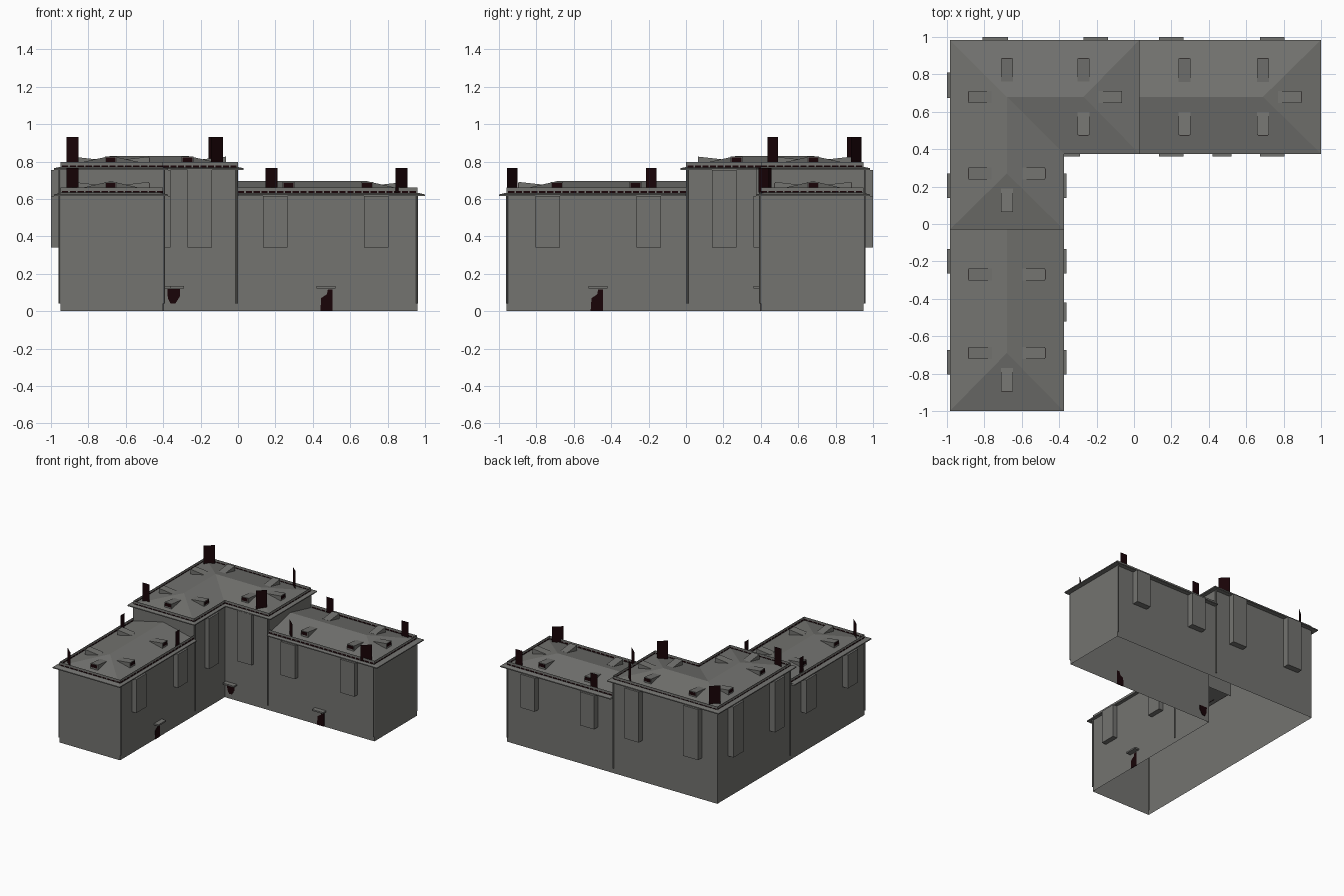
import bpy, bmesh, math
from mathutils import Vector

if "Cube" in bpy.data.objects:
    bpy.data.objects.remove(bpy.data.objects["Cube"])


def material(name, col):
    m = bpy.data.materials.new(name)
    m.diffuse_color = (*col, 1)
    m.use_nodes = True
    m.node_tree.nodes["Principled BSDF"].inputs["Base Color"].default_value = m.diffuse_color
    return m


GREY = material("stone grey", (0.172, 0.172, 0.162))
DARK = material("dark maroon", (0.009, 0.001, 0.002))


def mirror(p):
    # the building is symmetric about its diagonal
    return (-p[1], -p[0], p[2])


class Part:
    """Collects pieces into one object."""

    def __init__(self, name, mat):
        self.name, self.mat, self.bm = name, mat, bmesh.new()

    def poly(self, verts, faces, swap=False):
        vs = [self.bm.verts.new(mirror(v) if swap else v) for v in verts]
        for f in faces:
            self.bm.faces.new([vs[i] for i in f])

    def prism(self, a, b, swap=False):
        n = len(a)
        sides = [(i, (i + 1) % n, n + (i + 1) % n, n + i) for i in range(n)]
        self.poly(list(a) + list(b), [tuple(range(n))[::-1], tuple(range(n, 2 * n))] + sides, swap)

    def box(self, x0, x1, y0, y1, z0, z1, swap=False):
        c = [(x0, y0), (x1, y0), (x1, y1), (x0, y1)]
        self.prism([(*p, z0) for p in c], [(*p, z1) for p in c], swap)

    def sheet(self, p, q, z0, z1, swap=False):
        # single upright face above the plan line p-q
        self.poly([(*p, z0), (*q, z0), (*q, z1), (*p, z1)], [(0, 1, 2, 3)], swap)

    def done(self, recalc=True):
        if recalc:
            bmesh.ops.recalc_face_normals(self.bm, faces=self.bm.faces)
        me = bpy.data.meshes.new(self.name)
        self.bm.to_mesh(me)
        self.bm.free()
        me.materials.append(self.mat)
        bpy.context.collection.objects.link(bpy.data.objects.new(self.name, me))


# Walls: open-bottomed shell of a tall L-shaped corner block and two wings
walls = Part("walls", GREY)
L = [(-.95, 0), (-.4, 0), (-.4, .4), (0, .4), (0, .95), (-.95, .95)]
for i in range(6):
    walls.sheet(L[i], L[(i + 1) % 6], .61 if i in (0, 3) else 0, .762)
W4 = [(0, .4), (.96, .4), (.96, .95), (0, .95)]
for i in range(3):
    walls.sheet(W4[i], W4[i + 1], 0, .622)
    a, b = mirror((*W4[i + 1], 0)), mirror((*W4[i], 0))
    walls.sheet(a[:2], b[:2], 0, .622)
walls.done(False)

# Tall hipped L roof with a thin eave edge and soffit
roof = Part("corner_roof", GREY)
E = [(-.985, -.03), (-.375, -.03), (-.375, .375), (.03, .375), (.03, .985), (-.985, .985)]
lo, hi = [(*p, .756) for p in E], [(*p, .764) for p in E]
ridge = [(-.68, .27, .83), (-.68, .68, .83), (-.27, .68, .83)]
ring = [(i, (i + 1) % 6) for i in range(6)]
roof.poly(lo + hi + ridge + [(*p, .756) for p in L],
          [(i, j, 6 + j, 6 + i) for i, j in ring] + [(j, i, 15 + i, 15 + j) for i, j in ring] +
          [(6, 7, 12), (7, 8, 13, 12), (8, 9, 14, 13), (9, 10, 14), (10, 11, 13, 14), (11, 6, 12, 13)])
roof.done()

# Lower wing roofs, hipped at the free end
roof = Part("wing_roofs", GREY)
E = [(0, .375), (1, .375), (1, .985), (0, .985)]
for s in (False, True):
    roof.poly([(*p, .616) for p in E] + [(*p, .624) for p in E] +
              [(0, .68, .695), (.69, .68, .695)] + [(*p, .616) for p in W4],
              [(i, i + 1, i + 5, i + 4) for i in range(3)] +
              [(i + 1, i, i + 10, i + 11) for i in range(3)] +
              [(4, 5, 9, 8), (5, 6, 9), (6, 7, 8, 9)], s)
roof.done()

# Roof dormers with dark windows
dormers, panes = Part("dormers", GREY), Part("dormer_windows", DARK)


def dormer(x, y, dx, dy, zr, s):
    def at(d, w, z):
        return (x + dx * d - dy * w, y + dy * d + dx * w, zr + z)
    prof = [(.08, -.018), (.205, -.004), (.205, -.055), (.08, -.03)]
    dormers.prism([at(d, -.032, z) for d, z in prof], [at(d, .032, z) for d, z in prof], s)
    q = [(-.026, -.034), (.026, -.034), (.026, -.009), (-.026, -.009)]
    panes.prism([at(.203, w, z) for w, z in q], [at(.207, w, z) for w, z in q], s)


for s in (False, True):
    for x in (.27, .69):
        dormer(x, .68, 0, 1, .695, s)
        dormer(x, .68, 0, -1, .695, s)
    dormer(.69, .68, 1, 0, .695, s)
    dormer(-.27, .68, 0, 1, .83, s)
    dormer(-.27, .68, 0, -1, .83, s)
    dormer(-.27, .68, 1, 0, .83, s)
    dormer(-.68, .68, 0, 1, .83, s)
dormers.done()
panes.done()

# Low sheet railing around the roof edges, with dark dashes in its middle band
rail, dash = Part("roof_railing", GREY), Part("railing_dashes", DARK)


def railing(p, q, z, s=False):
    p, q = Vector(p), Vector(q)
    rail.sheet(p, q, z - .005, z + .006, s)
    rail.sheet(p, q, z + .018, z + .036, s)
    k = int((q - p).length / .04)
    for i in range(k):
        a, m, b = (p.lerp(q, (i + f) / k) for f in (0, .8, 1))
        dash.sheet(a, m, z + .006, z + .018, s)
        rail.sheet(m, b, z + .006, z + .018, s)


for s in (False, True):
    railing((0, .4), (.96, .4), .625, s)
    railing((.96, .4), (.96, .95), .625, s)
    railing((.96, .95), (0, .95), .625, s)
    railing((-.4, .4), (0, .4), .761, s)
    railing((0, .4), (0, .95), .761, s)
    railing((0, .95), (-.95, .95), .761, s)
rail.done(False)
dash.done(False)

# Projecting wall bays under the eaves
bays = Part("wall_bays", GREY)
for s in (False, True):
    for x0, x1, top in ((-.81, -.675, .755), (-.27, -.14, .755), (.135, .265, .615), (.675, .805, .615)):
        bays.box(x0, x1, .95, 1.0, .34, top, s)
        if x0 > -.5:
            bays.box(x0, x1, .36 if (x0 > 0 or s) else .375, .4, .34, top, s)
bays.done()

# Doors (ragged dark openings) and their canopies
doors, canopies = Part("doors", DARK), Part("door_canopies", GREY)
tall = [(.44, 0), (.505, 0), (.505, .115), (.48, .115), (.475, .09), (.445, .07)]
for s in (False, True):
    pts = [(.95 - x if s else x, z) for x, z in tall]
    doors.prism([(x, .397, z) for x, z in pts], [(x, .403, z) for x, z in pts], s)
    canopies.box(.42, .52, .36, .4, .122, .134, s)
pts = [(-.36, .04), (-.335, .04), (-.31, .08), (-.31, .118), (-.378, .118), (-.375, .07)]
doors.prism([(x, .397, z) for x, z in pts], [(x, .403, z) for x, z in pts])
canopies.box(-.39, -.29, .36, .4, .122, .134)
doors.done()
canopies.done()

# Drainpipes at the wall corners
pipes = Part("drainpipes", GREY)
for s in (False, True):
    for x, y, top in ((.957, .396, .62), (.957, .954, .62), (-.008, .396, .76), (-.008, .954, .76)):
        c = [(x + .006 * math.cos(a), y + .006 * math.sin(a)) for a in (i * math.tau / 6 for i in range(6))]
        pipes.prism([(*p, .04) for p in c], [(*p, top) for p in c], s)
pipes.done()

# Thin upright chimney sheets: centre, plan direction, bottom and top
stacks = Part("chimney_sheets", DARK)
H, W = (.77, .93), (.635, .765)
for x, y, dx, dy, (z0, z1) in (
        (-.885, .89, 1, 1, H), (-.885, .07, 1, 0, H), (-.112, .465, 1, 1, H), (-.125, .91, 1, -1, H),
        (-.42, -.185, 0, 1, W), (-.92, -.185, 0, 1, W), (-.885, -.93, 1, -1, W),
        (.18, .43, 1, -1, W), (.18, .94, 1, 0, W), (.875, .415, 1, 1, W), (.875, .92, 1, 0, W)):
    a, b = dx * .032, dy * .028
    stacks.sheet((x - a, y - b), (x + a, y + b), z0, z1)
stacks.done(False)
